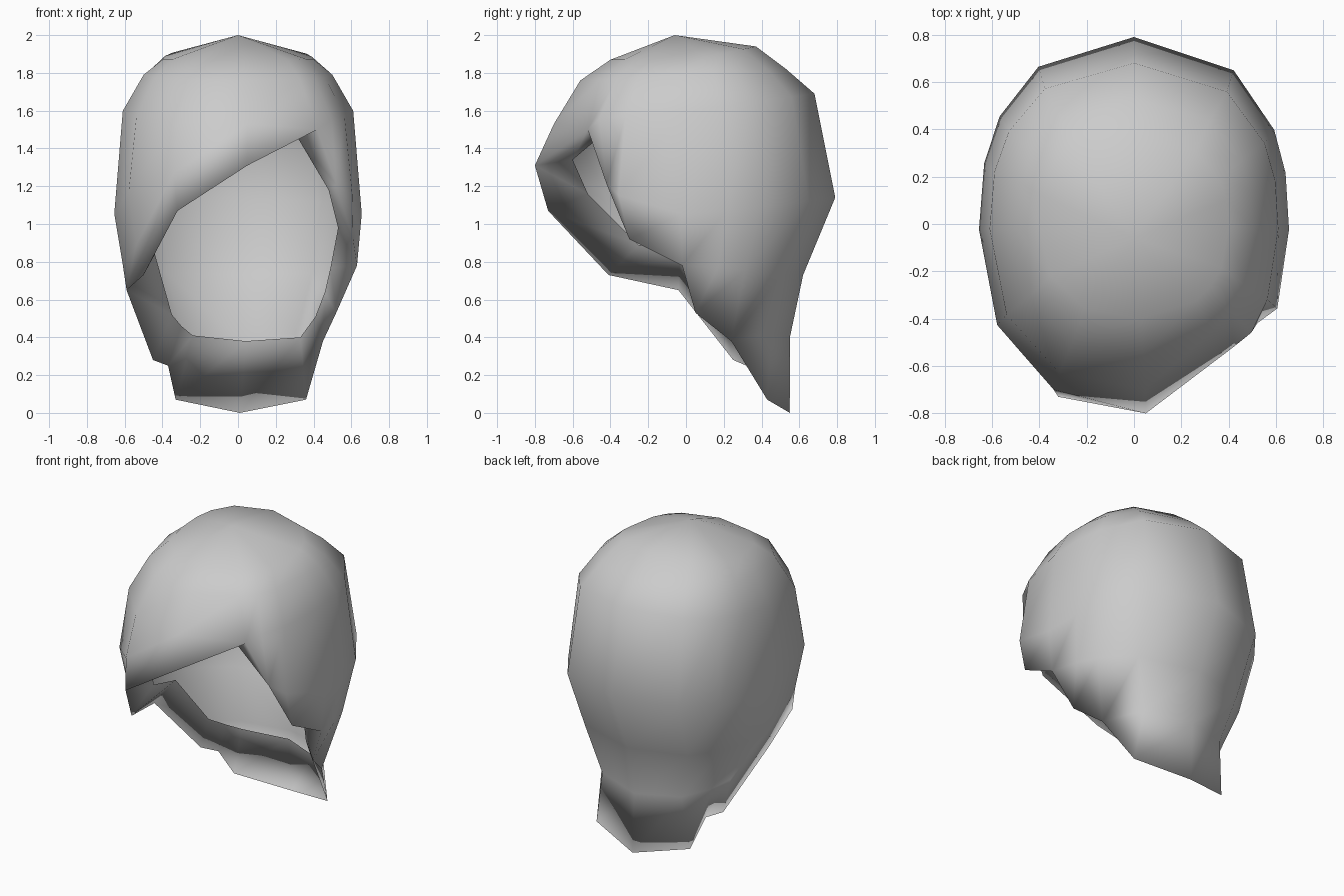
import bpy, bmesh, math
from mathutils import Vector

cube = bpy.data.objects.get("Cube")
if cube:
    bpy.data.objects.remove(cube)

hair = bpy.data.materials.new("hair_grey")
hair.use_nodes = True
hair.diffuse_color = (0.6, 0.6, 0.6, 1)
bsdf = next(n for n in hair.node_tree.nodes if n.type == 'BSDF_PRINCIPLED')
bsdf.inputs["Base Color"].default_value = (0.6, 0.6, 0.6, 1)
bsdf.inputs["Roughness"].default_value = 0.8

# Hairline, one entry per column: azimuth from the front, outer edge point
HAIRLINE = [
    (38, (.42, -.52, 1.50)), (3, (.05, -.80, 1.31)), (-28, (-.32, -.73, 1.07)),
    (-60, (-.50, -.41, .73)), (-89, (-.59, -.04, .65)), (-106, (-.45, .25, .28)),
    (-122, (-.37, .32, .25)), (-145, (-.33, .43, .07)), (180, (.01, .55, 0)),
    (143, (.36, .43, .07)), (117, (.45, .24, .38)), (103, (.52, .05, .53)),
    (89, (.63, -.02, .78)), (66, (.61, -.30, .92)), (52, (.52, -.42, 1.21)),
]
# Inner edge of the turned-in rim, same columns
RIM = [
    (.32, -.47, 1.45), (.05, -.60, 1.34), (-.27, -.52, 1.16), (-.45, -.25, .89),
    (-.44, -.03, .84), (-.35, .19, .52), (-.30, .29, .46), (-.24, .38, .41),
    (.04, .48, .38), (.33, .33, .40), (.41, .17, .51), (.46, .06, .64),
    (.49, 0, .77), (.53, -.22, .98), (.48, -.36, 1.18),
]
# Head rings: half width, front reach, back reach, z at front, side and back
RINGS = [
    (.40, .40, .37, 1.87, 1.87, 1.94),
    (.50, .56, .53, 1.76, 1.79, 1.82),
    (.61, .70, .68, 1.53, 1.60, 1.69),
    (.655, .78, .79, 1.30, 1.05, 1.14),
    (.61, .70, .62, 1.00, .78, .73),
    (.47, .60, .55, .80, .50, .40),
]


def ring_point(ring, azimuth):
    rx, front, back, zf, zs, zb = ring
    s, c = math.sin(math.radians(azimuth)), math.cos(math.radians(azimuth))
    x = math.copysign(abs(s) ** .87, s) * rx
    y = -math.copysign(abs(c) ** .87, c) * (front if c > 0 else back)
    z = zs + ((zf if c > 0 else zb) - zs) * abs(c)
    return Vector((x, y, z))


bm = bmesh.new()
crown = bm.verts.new((0, -.06, 2))
columns = []
for (azimuth, edge), inner in zip(HAIRLINE, RIM):
    points = [ring_point(ring, azimuth) for ring in RINGS]
    # Rings that would pass the hairline end on it
    points = [p if p.z > edge[2] + .1 else edge for p in points]
    columns.append([bm.verts.new(p) for p in points + [edge, inner]])

# Skin the crown, the shell and the turned-in rim
for a, b in zip(columns, columns[1:] + columns[:1]):
    bm.faces.new((crown, a[0], b[0]))
    for i in range(len(a) - 1):
        bm.faces.new((a[i], a[i + 1], b[i + 1], b[i]))
bmesh.ops.remove_doubles(bm, verts=bm.verts, dist=.001)
bmesh.ops.recalc_face_normals(bm, faces=bm.faces)
if max(bm.faces, key=lambda f: f.calc_center_median().z).normal.z < 0:
    bmesh.ops.reverse_faces(bm, faces=bm.faces)
for f in bm.faces:
    f.smooth = True

mesh = bpy.data.meshes.new("hair_cap")
bm.to_mesh(mesh)
bm.free()
mesh.materials.append(hair)
bpy.context.collection.objects.link(bpy.data.objects.new("hair_cap", mesh))
